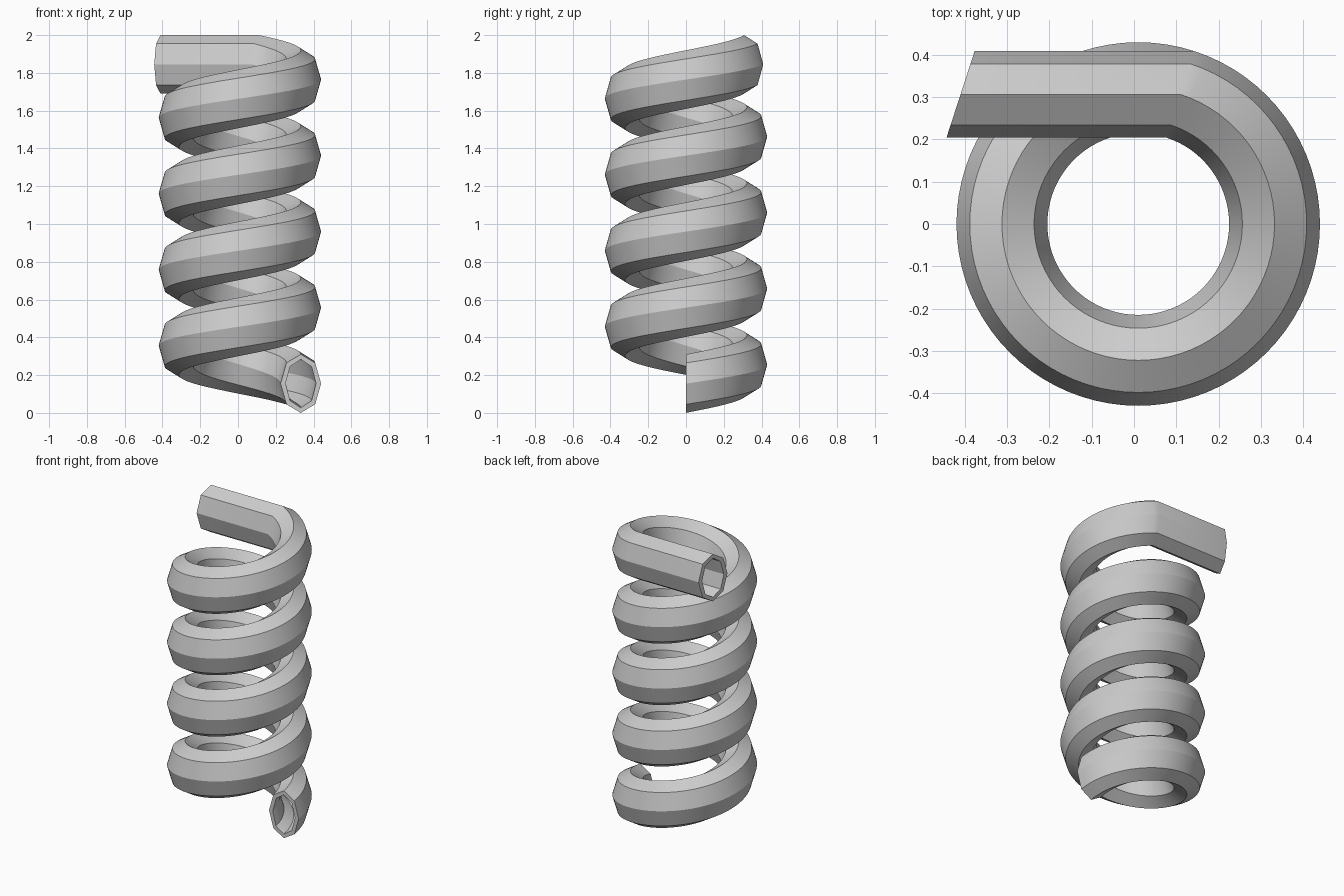
import bpy, bmesh, math

if "Cube" in bpy.data.objects:
    bpy.data.objects.remove(bpy.data.objects["Cube"])

CX, R = 0.01, 0.3225          # coil axis and mean radius
TURNS, PITCH = 4.2, 0.4024    # coil length and rise per turn
A, B, WALL = 0.1075, 0.155, 0.027   # tube half-width, half-height, wall
SIDES, STEPS, TAIL = 8, 80, 0.52


def section(theta, z, a, b, dx=0.0):
    """Octagonal section standing in the radial plane at angle theta."""
    pts = []
    for i in range(SIDES):
        t = 2 * math.pi * i / SIDES
        r = R + a * math.cos(t)
        pts.append((CX + dx + r * math.cos(theta), r * math.sin(theta), z + b * math.sin(t)))
    return pts


def shell(bm, a, b, inward):
    """Coiled skin with a straight horizontal tail; returns its end rings."""
    n = round(TURNS * STEPS)
    rings = []
    for k in range(n + 1):
        turn = TURNS * k / n
        rings.append(section(2 * math.pi * turn, B + PITCH * turn, a, b))
    rings.append(section(2 * math.pi * TURNS, B + PITCH * TURNS, a, b, -TAIL))
    rings = [[bm.verts.new(p) for p in ring] for ring in rings]
    for r0, r1 in zip(rings, rings[1:]):
        for i in range(SIDES):
            j = (i + 1) % SIDES
            f = [r0[i], r1[i], r1[j], r0[j]]
            bm.faces.new(f[::-1] if inward else f)
    return rings[0], rings[-1]


# Hollow coiled tube: outer skin, inner skin, open rims joined
bm = bmesh.new()
outer = shell(bm, A, B, False)
inner = shell(bm, A - WALL, B - WALL, True)
for o, n in zip(outer, inner):
    for i in range(SIDES):
        j = (i + 1) % SIDES
        bm.faces.new([o[i], o[j], n[j], n[i]])
bmesh.ops.recalc_face_normals(bm, faces=bm.faces)

mesh = bpy.data.meshes.new("coiled_tube")
bm.to_mesh(mesh)
bm.free()
tube = bpy.data.objects.new("coiled_tube", mesh)
bpy.context.collection.objects.link(tube)

# Smooth along the coil, crisp along the octagon edges
bpy.context.view_layer.objects.active = tube
tube.select_set(True)
bpy.ops.object.shade_smooth_by_angle(angle=math.radians(25))
